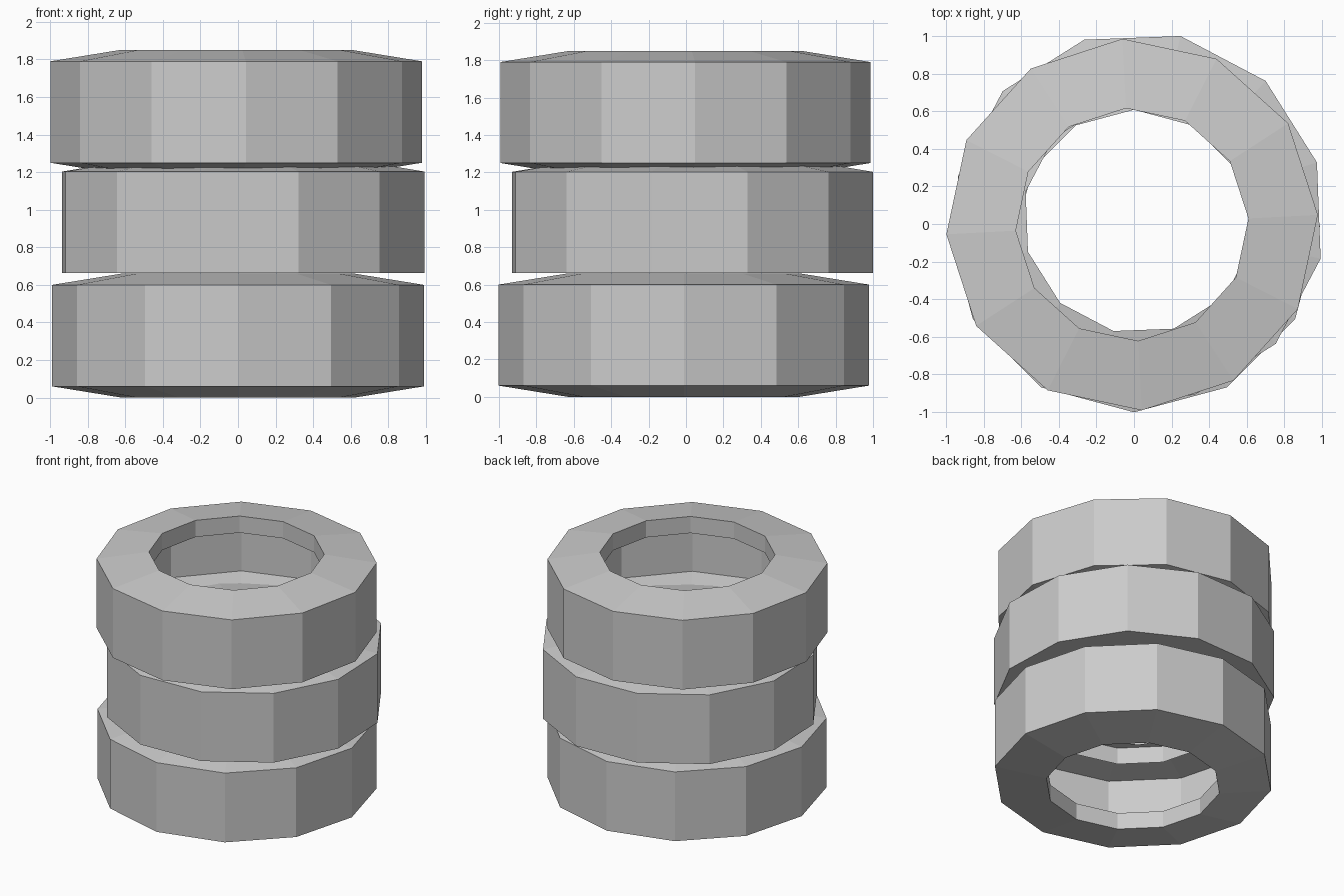
import bpy
import bmesh
from math import cos, sin, radians, tau

cube = bpy.data.objects.get("Cube")
if cube:
    bpy.data.objects.remove(cube, do_unlink=True)

SIDES = 12
OUTER = 0.99
INNER = 0.62
SLOPE = 0.06   # height of the sloped side walls
LIP = 0.13     # depth of the inner rim
TREAD = 0.54   # height of the outer wall

rubber = bpy.data.materials.new("grey_rubber")
rubber.use_nodes = True
grey = (0.6, 0.6, 0.6, 1)
rubber.diffuse_color = grey
rubber.node_tree.nodes["Principled BSDF"].inputs["Base Color"].default_value = grey


def make_tyre(name, centre, tread_z, turn, lower_slope=SLOPE, lower_lip=0.0):
    """Revolve an open tyre profile, listed from the top rim round to the lower rim."""
    top = tread_z + TREAD
    profile = [
        (INNER, top + SLOPE - LIP),
        (INNER, top + SLOPE),
        (OUTER, top),
        (OUTER, tread_z),
        (INNER, tread_z - lower_slope),
    ]
    if lower_lip:
        profile.append((INNER, tread_z - lower_slope + lower_lip))

    bm = bmesh.new()
    columns = []
    for i in range(SIDES):
        a = tau * i / SIDES + radians(turn)
        columns.append([bm.verts.new((r * cos(a), r * sin(a), z)) for r, z in profile])
    for i, here in enumerate(columns):
        there = columns[(i + 1) % SIDES]
        for j in range(len(profile) - 1):
            bm.faces.new((here[j], here[j + 1], there[j + 1], there[j]))

    mesh = bpy.data.meshes.new(name)
    bm.to_mesh(mesh)
    bm.free()
    mesh.materials.append(rubber)
    tyre = bpy.data.objects.new(name, mesh)
    tyre.location = (*centre, 0)
    bpy.context.collection.objects.link(tyre)
    return tyre


# Three loosely stacked tyres, each slightly shifted and turned
make_tyre("bottom_tyre", (0, -0.012), 0.06, 0, lower_lip=LIP)
make_tyre("middle_tyre", (0.028, 0.035), 0.663, 17.2, lower_slope=0)
make_tyre("top_tyre", (-0.01, -0.003), 1.25, 3)
